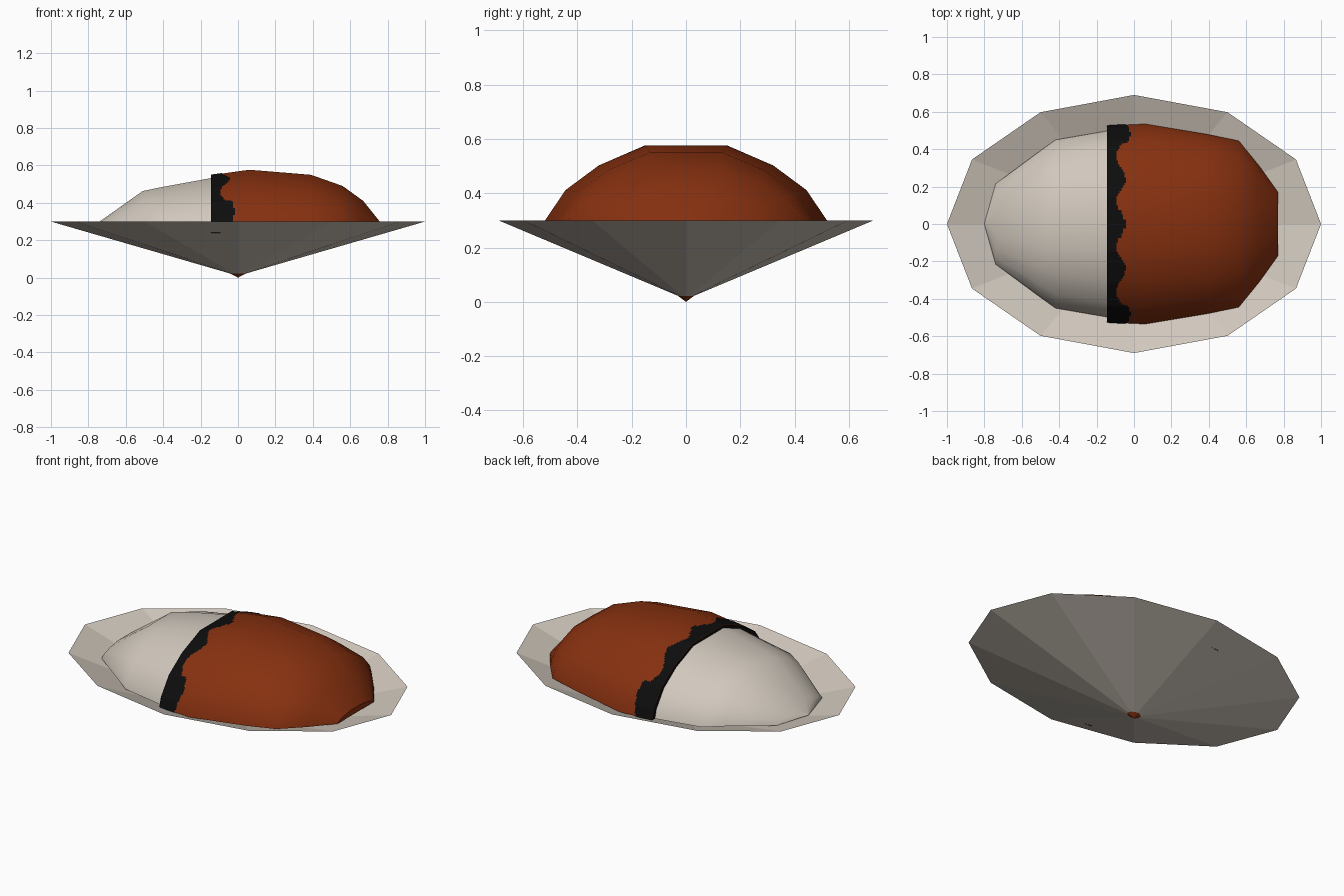
import bpy, bmesh, math

cube = bpy.data.objects.get("Cube")
if cube:
    bpy.data.objects.remove(cube)


def material(name, color):
    m = bpy.data.materials.new(name)
    m.use_nodes = True
    m.diffuse_color = (*color, 1)
    m.node_tree.nodes["Principled BSDF"].inputs["Base Color"].default_value = (*color, 1)
    return m


CREAM = material("cream", (0.64, 0.58, 0.51))
RUST = material("rust", (0.24, 0.03, 0.005))
BLACK = material("black", (0.004, 0.004, 0.004))


def finish(name, bm, mats):
    mesh = bpy.data.meshes.new(name)
    bm.to_mesh(mesh)
    bm.free()
    for m in mats:
        mesh.materials.append(m)
    ob = bpy.data.objects.new(name, mesh)
    bpy.context.collection.objects.link(ob)
    return ob


def cone(name, rx, ry, tip, top, sides, mat):
    """Open elliptical cone standing on its tip."""
    bm = bmesh.new()
    apex = bm.verts.new((0, 0, tip))
    ring = []
    for i in range(sides):
        a = math.tau * i / sides
        ring.append(bm.verts.new((rx * math.cos(a), ry * math.sin(a), top)))
    for i in range(sides):
        bm.faces.new((apex, ring[(i + 1) % sides], ring[i]))
    return finish(name, bm, [mat])


# Cross-section of the domes: share of half width, share of height
HALF = [(1, 0), (0.97, 0.18), (0.83, 0.51), (0.60, 0.78), (0.28, 1)]
ARCH = HALF + [(-y, h) for y, h in reversed(HALF)]


def section(station, arch):
    x, width, base, top = station
    return [(x, y * width, base + h * (top - base)) for y, h in arch]


def loft(name, stations, mats, cap_start=None):
    bm = bmesh.new()
    rings = [[bm.verts.new(p) for p in section(s, ARCH)] for s in stations]
    for a, b in zip(rings, rings[1:]):
        for j in range(len(ARCH) - 1):
            bm.faces.new((a[j], b[j], b[j + 1], a[j + 1])).smooth = True
    bm.faces.new(rings[-1])
    if cap_start is not None:
        bm.faces.new(rings[0]).material_index = cap_start
    bmesh.ops.remove_doubles(bm, verts=bm.verts, dist=0.0005)
    bmesh.ops.recalc_face_normals(bm, faces=bm.faces)
    return finish(name, bm, mats)


# Faceted bowl and the small point showing beneath it
cone("bowl", 1, 0.69, 0.01, 0.3, 12, CREAM)
cone("bowl_tip", 0.06, 0.042, 0, 0.032, 12, RUST)

# Rust dome: x, half width, base height, top height
CUT, PEAK = (-0.145, 0.525, 0.24, 0.548), (0.06, 0.535, 0.24, 0.577)
loft("rust_dome", [CUT, PEAK,
                   (0.39, 0.48, 0.257, 0.55),
                   (0.56, 0.445, 0.27, 0.49),
                   (0.67, 0.31, 0.26, 0.41),
                   (0.77, 0.17, 0.252, 0.285)], [RUST, BLACK], cap_start=1)

# Cream dome
loft("cream_dome", [(-0.13, 0.50, 0.24, 0.535),
                    (-0.42, 0.45, 0.245, 0.482),
                    (-0.51, 0.385, 0.25, 0.463),
                    (-0.74, 0.215, 0.25, 0.3),
                    (-0.80, 0.002, 0.246, 0.25)], [CREAM])

# Ragged black band laid over the cut edge of the rust dome
STEPS, SUB = 18, 12
fine = []
for (y0, h0), (y1, h1) in zip(ARCH, ARCH[1:]):
    for k in range(SUB):
        t = k / SUB
        fine.append((y0 + (y1 - y0) * t, h0 + (h1 - h0) * t))
fine.append(ARCH[-1])


def ragged_edge(y):
    edge = -0.07 + 0.025 * math.cos(math.tau * abs(y) / 0.24)
    return edge + (0.025 if abs(y) > 0.43 else 0)


bm = bmesh.new()
rows = []
for i in range(STEPS + 1):
    t = i / STEPS * 0.75
    station = [a + (b - a) * t for a, b in zip(CUT, PEAK)]
    station[1] += 0.003
    station[3] += 0.003
    rows.append([bm.verts.new(p) for p in section(station, fine)])
for a, b in zip(rows, rows[1:]):
    for j in range(len(fine) - 1):
        if (a[j].co.x + b[j].co.x) / 2 < ragged_edge((a[j].co.y + a[j + 1].co.y) / 2):
            bm.faces.new((a[j], b[j], b[j + 1], a[j + 1])).smooth = True
loose = [v for v in bm.verts if not v.link_faces]
bmesh.ops.delete(bm, geom=loose, context="VERTS")
bmesh.ops.recalc_face_normals(bm, faces=bm.faces)
finish("black_band", bm, [BLACK])
